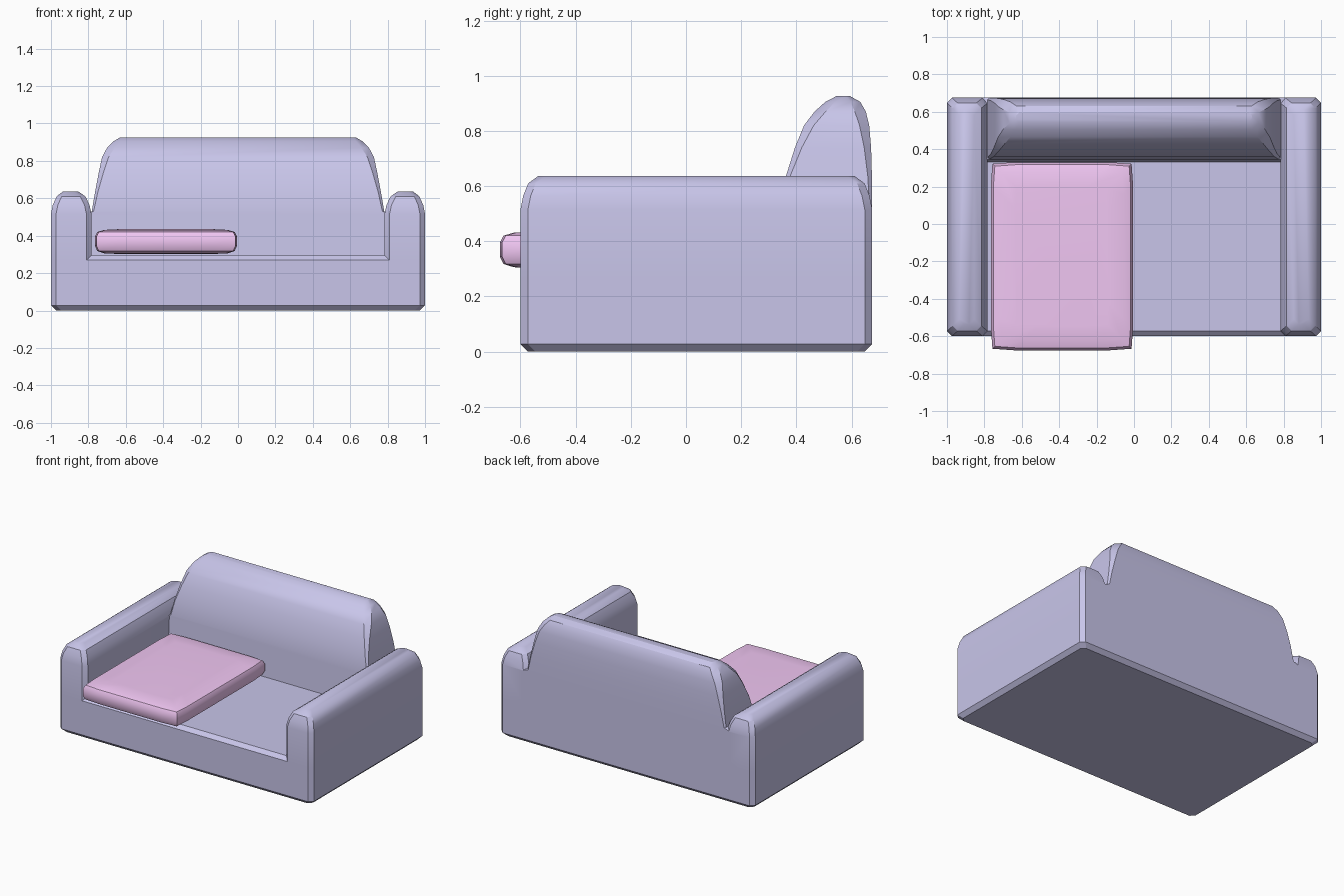
import bpy, bmesh

if "Cube" in bpy.data.objects:
    bpy.data.objects.remove(bpy.data.objects["Cube"])


def outline(x0, x1, y0, y1, c, tip=None):
    """Rectangle with cut corners; tip adds a soft corner point."""
    pts = []
    for x, y, sx, sy in ((x0, y0, 1, 1), (x1, y0, -1, 1), (x1, y1, -1, -1), (x0, y1, 1, -1)):
        p = [(x, y + sy * c), (x + sx * c, y)]
        if tip is not None:
            p.insert(1, (x + sx * tip, y + sy * tip))
        pts += p if sx == sy else p[::-1]
    return pts


def loft(name, layers):
    """Skin a stack of (z, outline) layers and cap both ends."""
    bm = bmesh.new()
    rings = [[bm.verts.new((x, y, z)) for x, y in pts] for z, pts in layers]
    for a, b in zip(rings, rings[1:]):
        for i in range(len(a)):
            j = (i + 1) % len(a)
            bm.faces.new((a[i], a[j], b[j], b[i]))
    bm.faces.new(rings[0][::-1])
    bm.faces.new(rings[-1])
    bmesh.ops.recalc_face_normals(bm, faces=bm.faces)
    me = bpy.data.meshes.new(name)
    bm.to_mesh(me)
    bm.free()
    ob = bpy.data.objects.new(name, me)
    bpy.context.collection.objects.link(ob)
    return ob


def finish(ob, color, angle):
    mat = bpy.data.materials.new(ob.name + "_fabric")
    mat.diffuse_color = color
    mat.use_nodes = True
    mat.node_tree.nodes["Principled BSDF"].inputs["Base Color"].default_value = mat.diffuse_color
    ob.data.materials.clear()
    ob.data.materials.append(mat)
    bpy.ops.object.select_all(action='DESELECT')
    ob.select_set(True)
    bpy.context.view_layer.objects.active = ob
    bpy.ops.object.shade_smooth_by_angle(angle=angle)


Y0, Y1, C = -0.6, 0.675, 0.027

# Base with bevelled floor and seat edges
base = loft("sofa_frame", [
    (z, outline(-1 + i, 1 - i, Y0 + i, Y1 - i, C))
    for z, i in ((0, C), (C, 0), (0.27, 0), (0.295, C))])

# Arms with rounded tops
arm_steps = ((0.1, 0, 0), (0.515, 0, 0), (0.565, 0.01, 0.01),
             (0.61, 0.03, 0.028), (0.637, 0.065, 0.065))
parts = []
for side in (-1, 1):
    layers = []
    for z, ix, iy in arm_steps:
        xa, xb = sorted((side * (1 - ix), side * (0.783 + ix * 1.1)))
        layers.append((z, outline(xa, xb, Y0 + iy, Y1 - iy, C)))
    parts.append(loft("arm", layers))

# Backrest: height, half width, front y, back y, corner cut
back_steps = (
    (0.1, 0.83, 0.33, Y1, 0.005), (0.295, 0.83, 0.332, Y1, 0.005),
    (0.51, 0.83, 0.345, Y1, 0.005), (0.53, 0.782, 0.346, Y1, 0.01),
    (0.635, 0.764, 0.362, 0.674, 0.015), (0.74, 0.744, 0.395, 0.671, 0.025),
    (0.82, 0.727, 0.428, 0.664, 0.035), (0.87, 0.7, 0.466, 0.652, 0.04),
    (0.905, 0.665, 0.505, 0.632, 0.035), (0.926, 0.63, 0.545, 0.595, 0.015))
parts.append(loft("backrest", [(z, outline(-w, w, f, b, c)) for z, w, f, b, c in back_steps]))

# Fuse the frame into one shell
bpy.context.view_layer.objects.active = base
for part in parts:
    mod = base.modifiers.new("fuse", 'BOOLEAN')
    mod.operation, mod.solver, mod.object = 'UNION', 'EXACT', part
    bpy.ops.object.modifier_apply(modifier=mod.name)
    bpy.data.objects.remove(part)
finish(base, (0.58, 0.56, 0.82, 1), 0.5)

# Loose seat cushion, softly puffed
cushion_steps = ((0.302, 0.13), (0.306, 0.05), (0.318, 0.013), (0.345, 0),
                 (0.395, 0), (0.42, 0.013), (0.431, 0.05), (0.435, 0.13))
cushion = loft("seat_cushion", [
    (z, outline(-0.765 + i, -0.005 - i, -0.675 + i, 0.33 - i, 0.12, 0.008))
    for z, i in cushion_steps])
finish(cushion, (0.88, 0.57, 0.9, 1), 0.7)
